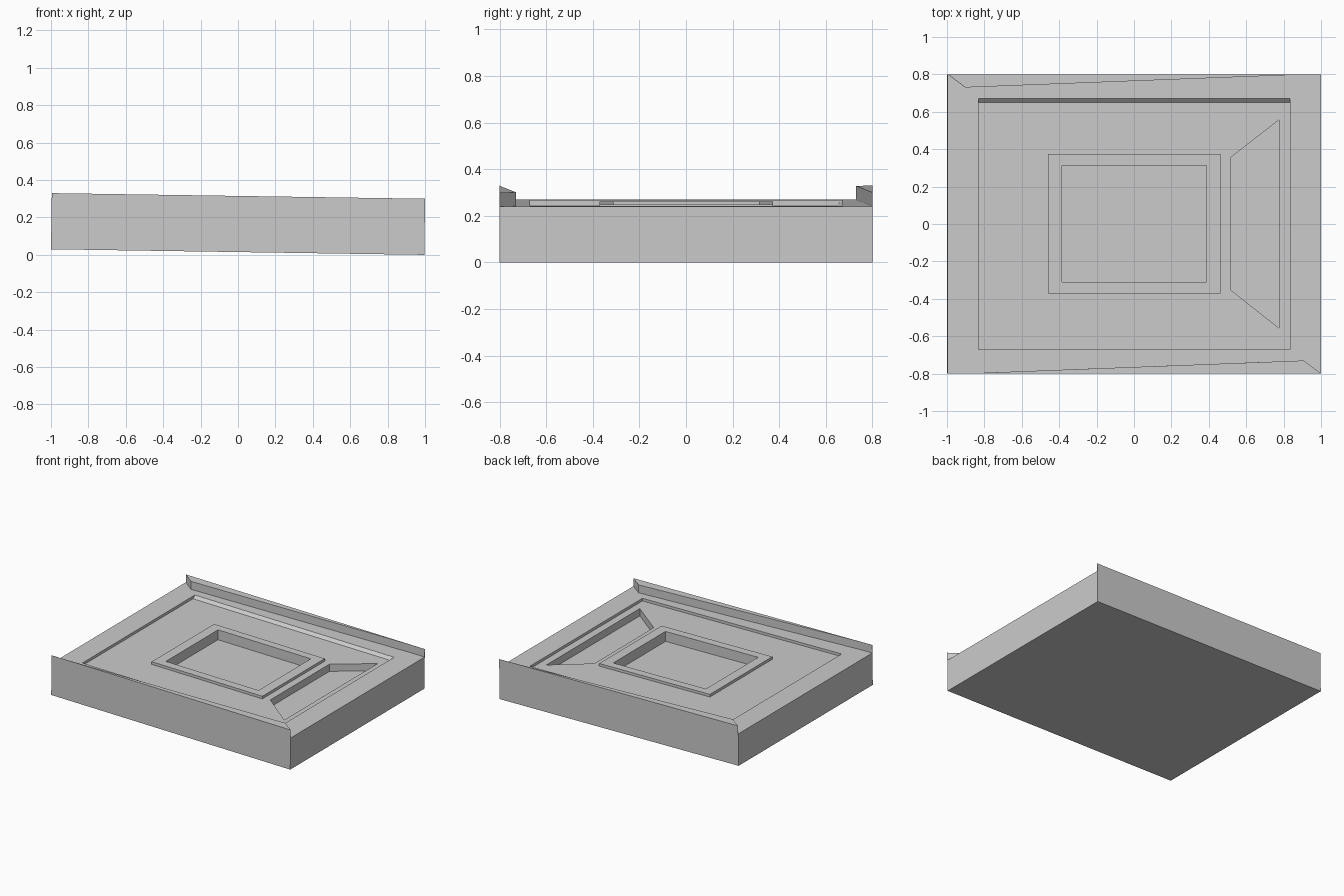
import bpy, bmesh, math
from mathutils import Matrix

if "Cube" in bpy.data.objects:
    bpy.data.objects.remove(bpy.data.objects["Cube"])

TILT = Matrix.Translation((-0.002, 0, 0.015)) @ Matrix.Rotation(math.atan(0.015), 4, 'Y')
HX, HY = 0.998, 0.8
TOP, PANEL, FLOOR, LIP = 0.24, 0.22, 0.165, 0.30


def make_object(name, bm):
    bmesh.ops.recalc_face_normals(bm, faces=bm.faces)
    mesh = bpy.data.meshes.new(name)
    bm.to_mesh(mesh)
    bm.free()
    ob = bpy.data.objects.new(name, mesh)
    ob.matrix_world = TILT
    bpy.context.collection.objects.link(ob)
    return ob


def prism(name, outline, z0, z1):
    bm = bmesh.new()
    lo = [bm.verts.new((x, y, z0)) for x, y in outline]
    hi = [bm.verts.new((x, y, z1)) for x, y in outline]
    bm.faces.new(lo)
    bm.faces.new(hi)
    n = len(outline)
    for i in range(n):
        j = (i + 1) % n
        bm.faces.new((lo[i], lo[j], hi[j], hi[i]))
    return make_object(name, bm)


def nested_rects(name, rects):
    # closed body from successive rectangles (x0, x1, y0, y1, z)
    bm = bmesh.new()
    loops = [[bm.verts.new(p) for p in ((x0, y0, z), (x1, y0, z), (x1, y1, z), (x0, y1, z))]
             for x0, x1, y0, y1, z in rects]
    bm.faces.new(loops[0])
    bm.faces.new(loops[-1])
    for a, b in zip(loops, loops[1:]):
        for i in range(4):
            j = (i + 1) % 4
            bm.faces.new((a[i], a[j], b[j], b[i]))
    return make_object(name, bm)


# Slab with shallow panel surround, raised centre frame and deep centre well
slab = nested_rects("slab", [
    (-HX, HX, -HY, HY, 0),
    (-HX, HX, -HY, HY, TOP),
    (-0.832, 0.832, -0.67, 0.672, TOP),
    (-0.832, 0.832, -0.67, 0.65, PANEL),
    (-0.462, 0.462, -0.372, 0.373, PANEL),
    (-0.462, 0.462, -0.372, 0.373, TOP),
    (-0.387, 0.387, -0.31, 0.313, TOP),
    (-0.387, 0.387, -0.31, 0.313, FLOOR),
])

# Trapezoid pocket in the right panel
cutter = prism("side_pocket_cutter",
               [(0.515, -0.352), (0.775, -0.557), (0.775, 0.557), (0.515, 0.355)], FLOOR, 0.4)
cutter.hide_render = True
cutter.hide_viewport = True
cut = slab.modifiers.new("side_pocket", 'BOOLEAN')
cut.operation = 'DIFFERENCE'
cut.solver = 'EXACT'
cut.object = cutter

# Tapered lips along front and back, each a half turn of the other
lip = [(-HX, -HY), (HX, -HY), (0.905, -0.73), (-0.9, -HY + 0.001), (-HX, -HY + 0.001)]
for name, s in (("front_lip", 1), ("back_lip", -1)):
    prism(name, [(s * x, s * y) for x, y in lip], TOP, LIP)
